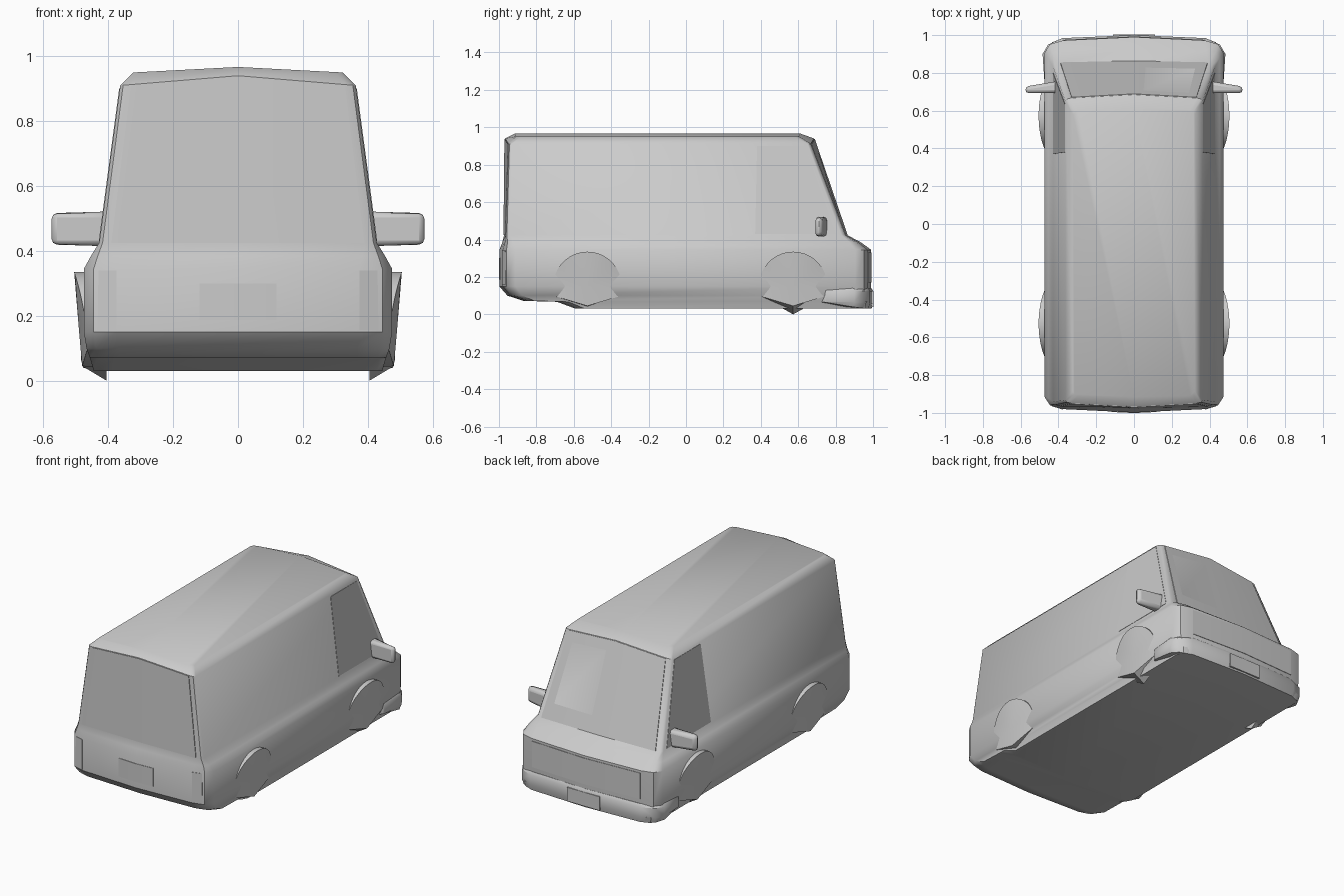
import bpy, math
from mathutils import Vector

if "Cube" in bpy.data.objects:
    bpy.data.objects.remove(bpy.data.objects["Cube"])


def make(name, verts, faces, mirror=False, bevel=0, angle=38):
    me = bpy.data.meshes.new(name)
    me.from_pydata(verts, [], faces)
    ob = bpy.data.objects.new(name, me)
    bpy.context.collection.objects.link(ob)
    bpy.ops.object.select_all(action='DESELECT')
    bpy.context.view_layer.objects.active = ob
    ob.select_set(True)
    bpy.ops.object.mode_set(mode='EDIT')
    bpy.ops.mesh.select_all(action='SELECT')
    bpy.ops.mesh.normals_make_consistent(inside=False)
    bpy.ops.object.mode_set(mode='OBJECT')
    if bevel:
        m = ob.modifiers.new("bevel", 'BEVEL')
        m.width, m.segments = bevel, 2
    if mirror:
        m = ob.modifiers.new("mirror", 'MIRROR')
        m.use_axis[0] = True
    bpy.ops.object.shade_smooth_by_angle(angle=math.radians(angle))
    return ob


# Body levels: z, rear y, front y, half width, corner inset, corner depth, bow, crown
LEVELS = [
    (0.03, -0.59, 0.97, 0.445, 0.06, 0.05, 0.0, 0),
    (0.067, -0.69, 0.98, 0.455, 0.07, 0.06, 0.0, 0),
    (0.072, -0.87, 0.98, 0.457, 0.09, 0.06, 0.01, 0),
    (0.10, -0.955, 0.985, 0.467, 0.10, 0.08, 0.015, 0),
    (0.15, -0.998, 0.99, 0.475, 0.10, 0.085, 0.018, 0),
    (0.345, -0.998, 0.99, 0.475, 0.10, 0.085, 0.018, 0),
    (0.385, -0.982, 0.935, 0.453, 0.07, 0.06, 0.014, 0),
    (0.425, -0.972, 0.86, 0.428, 0.035, 0.03, 0.008, 0),
    (0.91, -0.967, 0.685, 0.363, 0.03, 0.035, 0.018, 0.03),
    (0.95, -0.915, 0.61, 0.323, 0.025, 0.03, 0.006, 0.017),
]


def level_at(z):
    for a, b in zip(LEVELS, LEVELS[1:]):
        if z <= b[0]:
            t = (z - a[0]) / (b[0] - a[0])
            return [p + (q - p) * t for p, q in zip(a, b)]
    return LEVELS[-1]


def half_ring(z, yr, yf, w, d, c, bow, crown):
    end = [(0, 0), (w - d, bow), (w - 0.3 * d, bow + 0.3 * (c - bow)), (w, c)]
    pts = [(x, yr + o) for x, o in end] + [(x, yf - o) for x, o in reversed(end)]
    return [(x, y, z + crown * (1 - x / w)) for x, y in pts]


# Body shell, lofted upwards
verts, faces = [], []
for lv in LEVELS:
    h = half_ring(*lv)
    verts += h + [(-x, y, z) for x, y, z in reversed(h[1:-1])]
N = 14
for i in range(len(LEVELS) - 1):
    for j in range(N):
        k = (j + 1) % N
        faces.append((i * N + j, i * N + k, i * N + N + k, i * N + N + j))
top = (len(LEVELS) - 1) * N
faces.append(list(range(N)))
faces.append([top + j for j in range(8)])
faces.append([top + j % N for j in range(7, N + 1)])
make("body", verts, faces)


def end_y(x, z, front):
    _, yr, yf, w, d, c, bow, _ = level_at(z)
    o = bow * abs(x) / (w - d)
    if abs(x) > w - d:
        o = bow + (abs(x) - w + d) / d * (c - bow) * 0.45
    return yf - o if front else yr + o


def panel(name, columns, front, lift=0.004, mirror=False):
    """Thin panel lying on an end of the body; columns are (x low, z low, x high, z high)."""
    s = lift if front else -lift
    v = []
    for xl, zl, xh, zh in columns:
        for x, z in ((xl, zl), (xh, zh)):
            y = end_y(x, min(z, 0.91), front)
            v += [(x, y + s, z), (x, y - s, z)]
    n, f = len(columns), [(0, 1, 3, 2)]
    for i in range(n - 1):
        a, b = 4 * i, 4 * i + 4
        f += [(a, b, b + 2, a + 2), (a + 1, b + 1, b + 3, a + 3),
              (a, b, b + 1, a + 1), (a + 2, b + 2, b + 3, a + 3)]
    e = 4 * n - 4
    f.append((e, e + 1, e + 3, e + 2))
    make(name, v, f, mirror)


# Glass, lamps, grille and rear plate
for name, front in (("windscreen", True), ("rear_window", False)):
    panel(name, [(-0.39, 0.425, -0.33, 0.91), (0, 0.425, 0, 0.937),
                 (0.39, 0.425, 0.33, 0.91)], front)
panel("rear_lamp", [(0.375, 0.157, 0.375, 0.34), (0.433, 0.157, 0.43, 0.34)], False, 0.003, True)
panel("grille", [(-0.37, 0.17, -0.37, 0.33), (0, 0.17, 0, 0.33), (0.37, 0.17, 0.37, 0.33)], True, 0.003)
panel("rear_plate", [(-0.118, 0.187, -0.118, 0.30), (0, 0.187, 0, 0.30),
                     (0.118, 0.187, 0.118, 0.30)], False, 0.003)

# Cab side windows
v = []
for y, z in ((0.37, 0.43), (0.80, 0.43), (0.635, 0.90), (0.38, 0.90)):
    w = level_at(z)[3]
    v += [(w + 0.002, y, z), (w - 0.01, y, z)]
f = [(0, 2, 4, 6), (1, 3, 5, 7)] + [(2 * i, 2 * i + 1, (2 * i + 3) % 8, (2 * i + 2) % 8) for i in range(4)]
make("cab_side_window", v, f, True)

# Front bumper wrapping round the nose
plan = [(0.474, 0.75), (0.484, 0.90), (0.455, 0.95), (0.38, 0.984), (0, 1.0)]
rows = [(0.065, 0), (0.125, 0), (0.142, 0.012)]
v, f = [], []
for i, (x, y) in enumerate(plan):
    low = (0.065, 0.04, 0.033, 0.03, 0.03)[i]
    v += [(x * 0.985, y - 0.008, low), (x, y, 0.065), (x, y, 0.125),
          (x * 0.975, y - 0.01, 0.142), (x * 0.9, y - 0.06, 0.142), (x * 0.9, y - 0.06, low)]
for i in range(len(plan) - 1):
    for j in range(6):
        k = (j + 1) % 6
        f.append((i * 6 + j, i * 6 + k, i * 6 + 6 + k, i * 6 + 6 + j))
f.append(tuple(range(6)))
make("front_bumper", v, f, True)


def box(name, lo, hi, mirror=False, bevel=0):
    v = [(x, y, z) for x in (lo[0], hi[0]) for y in (lo[1], hi[1]) for z in (lo[2], hi[2])]
    f = [(0, 1, 3, 2), (4, 5, 7, 6), (0, 1, 5, 4), (2, 3, 7, 6), (0, 2, 6, 4), (1, 3, 7, 5)]
    return make(name, v, f, mirror, bevel)


# Front plate
box("front_plate", (-0.11, 0.98, 0.04), (0.11, 1.002, 0.125))

# Door mirrors, tapering outwards
mirror = box("door_mirror", (0.40, 0.693, 0.415), (0.575, 0.757, 0.521), True, 0.02)
for p in mirror.data.vertices:
    if p.co.x > 0.5 and p.co.y > 0.7:
        p.co.y = 0.728
        p.co.z += 0.01 if p.co.z < 0.47 else -0.01

# Wheels: domed discs with a pointed lower edge
for name, yc, tip in (("rear_wheel", -0.527, 0.04), ("front_wheel", 0.573, 0.0)):
    R, zc, n = 0.182, 0.153, 22
    rim = []
    for i in range(n + 1):
        a = math.radians(-18 + 216 * i / n)
        rim.append((yc + R * math.cos(a), zc + R * math.sin(a)))
    rim.append((yc, 0.045))

    def out(y, z):
        return 0.505 - 0.085 * (0.335 - z) - 0.022 * ((y - yc) / R) ** 2
    m = len(rim)
    v = [(out(y, z), y, z) for y, z in rim] + [(0.405, y, z) for y, z in rim]
    v[-1] = (0.405, yc, tip)
    v.append((0.49, yc, zc))
    f = [(i, (i + 1) % m, m + (i + 1) % m, m + i) for i in range(m)]
    f += [(i, (i + 1) % m, 2 * m) for i in range(m)] + [tuple(range(m, 2 * m))]
    make(name, v, f, True)
